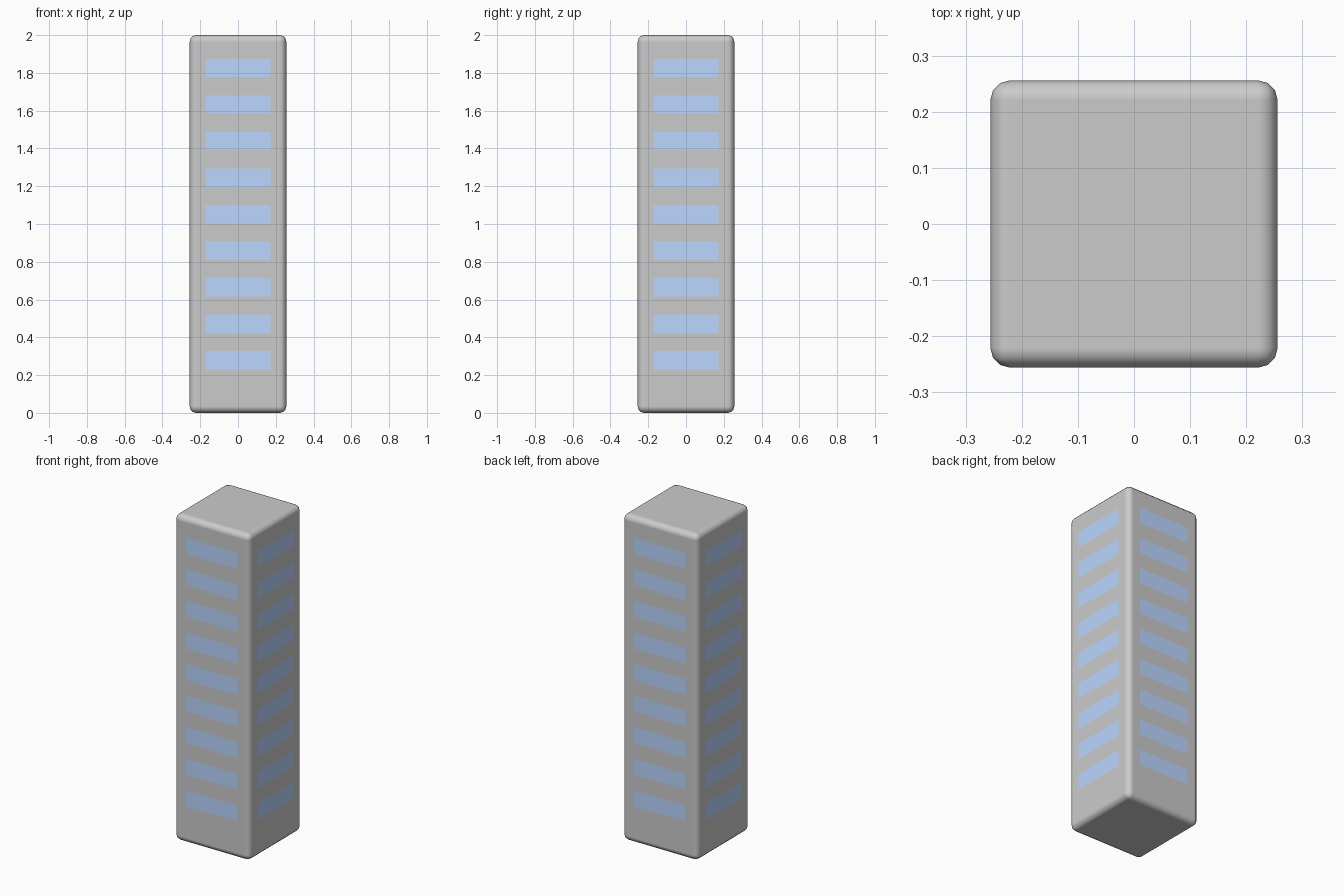
import bpy, bmesh, math
from mathutils import Matrix, Vector

if "Cube" in bpy.data.objects:
    bpy.data.objects.remove(bpy.data.objects["Cube"])

W, H = 0.512, 2.0            # tower width and height
ROWS, PITCH, Z0 = 9, 0.1935, 0.278
WIN_W, WIN_H = 0.344, 0.097


def add_object(name, bm):
    mesh = bpy.data.meshes.new(name)
    bm.to_mesh(mesh)
    bm.free()
    obj = bpy.data.objects.new(name, mesh)
    bpy.context.collection.objects.link(obj)
    return obj


# Tower body: tall box with rounded edges
bm = bmesh.new()
bmesh.ops.create_cube(bm, size=1, matrix=Matrix.Translation((0, 0, H / 2)) @ Matrix.Diagonal((W, W, H, 1)))
for f in bm.faces:
    f.smooth = True
body = add_object("tower_body", bm)
bevel = body.modifiers.new("rounded_edges", 'BEVEL')
bevel.width = 0.035
bevel.segments = 3
bevel.harden_normals = True

# Window strips: nine flush panels on each of the four sides
glass = bpy.data.materials.new("window_blue")
glass.diffuse_color = (0.5, 0.68, 1.0, 1)
glass.use_nodes = True
glass.node_tree.nodes["Principled BSDF"].inputs["Base Color"].default_value = glass.diffuse_color
bm = bmesh.new()
for side in range(4):
    turn = Matrix.Rotation(side * math.pi / 2, 4, 'Z')
    for row in range(ROWS):
        z = Z0 + row * PITCH
        corners = [(-1, -1), (1, -1), (1, 1), (-1, 1)]
        bm.faces.new([bm.verts.new(turn @ Vector((sx * WIN_W / 2, -W / 2 - 0.001, z + sz * WIN_H / 2)))
                      for sx, sz in corners])
windows = add_object("window_strips", bm)
windows.data.materials.append(glass)
